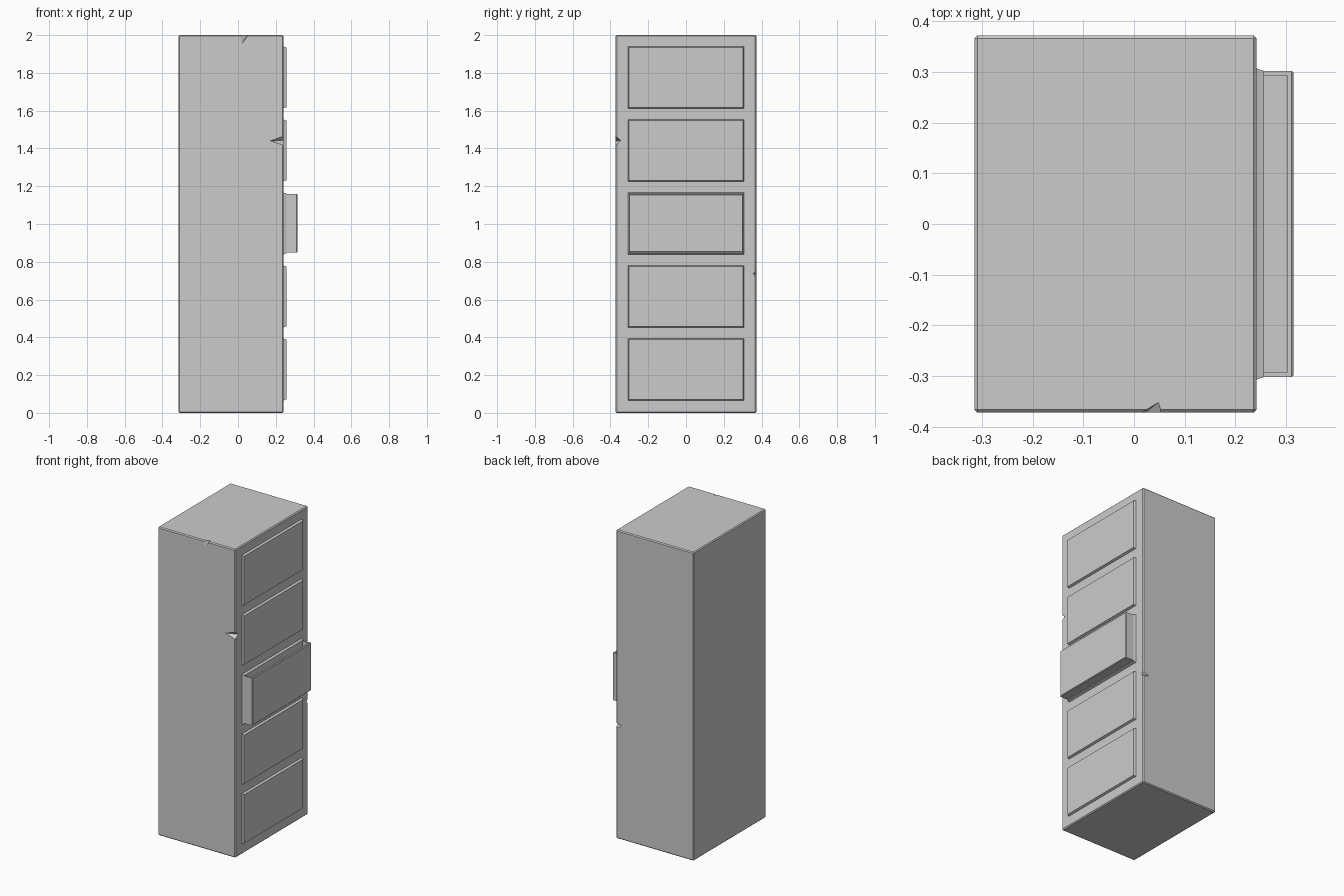
import bpy, bmesh
from mathutils import Vector

if "Cube" in bpy.data.objects:
    bpy.data.objects.remove(bpy.data.objects["Cube"])

FRONT = 0.242   # plane of the drawer side of the cabinet


def add_object(name, bm):
    bmesh.ops.recalc_face_normals(bm, faces=bm.faces[:])
    mesh = bpy.data.meshes.new(name)
    bm.to_mesh(mesh)
    bm.free()
    obj = bpy.data.objects.new(name, mesh)
    bpy.context.collection.objects.link(obj)
    return obj


def box(lo, hi, bevel=0.0):
    bm = bmesh.new()
    bmesh.ops.create_cube(bm, size=1)
    lo, hi = Vector(lo), Vector(hi)
    for v in bm.verts:
        v.co = Vector([(lo[i] + hi[i]) / 2 + v.co[i] * (hi[i] - lo[i]) for i in range(3)])
    if bevel:
        bmesh.ops.bevel(bm, geom=bm.edges[:], offset=bevel, segments=1,
                        profile=0.5, affect='EDGES')
    return bm


# Cabinet body with chamfered edges
body = add_object("cabinet_body", box((-0.315, -0.372, 0), (FRONT, 0.372, 2), 0.006))

# Wedge-shaped chips: ridge start, ridge end, and two points on the chipped edge
chips = [
    ((0.022, -0.372, 1.955), (0.048, -0.352, 2.0), (0.015, -0.372, 2.0), (0.055, -0.372, 2.0)),
    ((0.17, -0.372, 1.44), (FRONT, -0.345, 1.442), (FRONT, -0.372, 1.465), (FRONT, -0.372, 1.417)),
    ((0.197, 0.372, 0.735), (FRONT, 0.355, 0.737), (FRONT, 0.372, 0.752), (FRONT, 0.372, 0.720)),
]
for i, pts in enumerate(chips):
    pts = [Vector(p) for p in pts]
    mid = (pts[0] + pts[1]) / 2
    bm = bmesh.new()
    vs = [bm.verts.new(mid + (p - mid) * 3) for p in pts]
    for tri in ((0, 1, 2), (0, 1, 3), (0, 2, 3), (1, 2, 3)):
        bm.faces.new([vs[k] for k in tri])
    cutter = add_object(f"chip_cutter_{i + 1}", bm)
    cutter.hide_render = True
    cutter.hide_viewport = True
    mod = body.modifiers.new(f"chip_{i + 1}", 'BOOLEAN')
    mod.operation = 'DIFFERENCE'
    mod.solver = 'EXACT'
    mod.object = cutter

# Raised drawer fronts with sloping borders
for i in range(5):
    zc = 0.23 + 0.3865 * i
    bm = box((FRONT - 0.01, -0.31, zc - 0.167), (FRONT + 0.014, 0.31, zc + 0.167))
    for v in bm.verts:
        if v.co.x > FRONT:
            v.co.y *= 0.302 / 0.31
            v.co.z = zc + (v.co.z - zc) * 0.158 / 0.167
    add_object(f"drawer_front_{i + 1}", bm)

# Pulled-out middle drawer with an open top
bm = box((FRONT, -0.302, 0.85), (0.315, 0.302, 1.158))
outer = [e for e in bm.edges if sum(v.co.x > 0.3 for v in e.verts) == 2]
bmesh.ops.bevel(bm, geom=outer, offset=0.004, segments=1, profile=0.5, affect='EDGES')
bm.normal_update()
top = max(bm.faces, key=lambda f: f.calc_center_median().z * (f.normal.z > 0.9))
bmesh.ops.inset_region(bm, faces=[top], thickness=0.013)
bmesh.ops.translate(bm, verts=bmesh.ops.extrude_discrete_faces(bm, faces=[top])["faces"][0].verts[:],
                    vec=(0, 0, -0.285))
add_object("open_drawer", bm)
